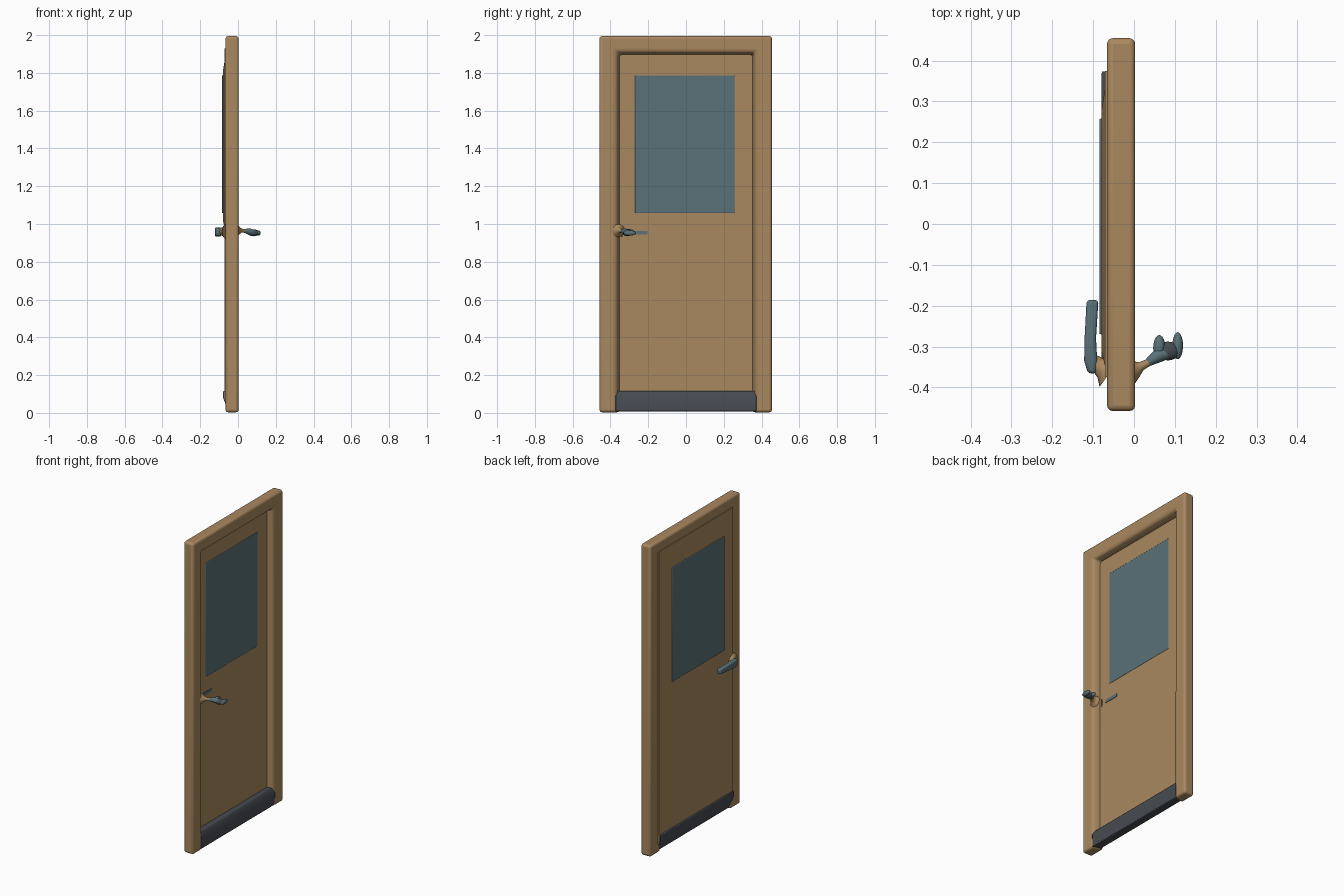
import bpy, bmesh, math
from mathutils import Vector

if "Cube" in bpy.data.objects:
    bpy.data.objects.remove(bpy.data.objects["Cube"])


def material(name, rgb):
    m = bpy.data.materials.new(name)
    m.diffuse_color = (*rgb, 1)
    m.use_nodes = True
    m.node_tree.nodes["Principled BSDF"].inputs["Base Color"].default_value = m.diffuse_color
    return m


WOOD = material("tan wood", (0.40, 0.25, 0.115))
GLASS = material("blue grey glass", (0.098, 0.165, 0.185))
DARK = material("dark grey metal", (0.062, 0.070, 0.083))


def loft(name, rings, mat, bevel=0.0, segments=3):
    """Skin a list of equal-length closed rings and cap both ends."""
    bm = bmesh.new()
    rows = [[bm.verts.new(p) for p in ring] for ring in rings]
    n = len(rows[0])
    for a, b in zip(rows, rows[1:]):
        for i in range(n):
            j = (i + 1) % n
            bm.faces.new((a[i], a[j], b[j], b[i]))
    bm.faces.new(rows[0])
    bm.faces.new(rows[-1])
    bmesh.ops.recalc_face_normals(bm, faces=bm.faces)
    me = bpy.data.meshes.new(name)
    bm.to_mesh(me)
    bm.free()
    ob = bpy.data.objects.new(name, me)
    bpy.context.collection.objects.link(ob)
    me.materials.append(mat)
    if bevel:
        mod = ob.modifiers.new("rounded edges", 'BEVEL')
        mod.width, mod.segments = bevel, segments
        mod.limit_method, mod.angle_limit = 'ANGLE', math.radians(40)
    bpy.ops.object.select_all(action='DESELECT')
    bpy.context.view_layer.objects.active = ob
    ob.select_set(True)
    bpy.ops.object.shade_smooth_by_angle(angle=math.radians(40))
    return ob


def rect(x, y0, y1, z0, z1):
    return [(x, y0, z0), (x, y1, z0), (x, y1, z1), (x, y0, z1)]


def tube(name, stations, mat, n=20):
    """Round tapered sweep; each station is (x, y, z, radius)."""
    pts = [Vector(s[:3]) for s in stations]
    rings = []
    for k, s in enumerate(stations):
        t = (pts[min(k + 1, len(pts) - 1)] - pts[max(k - 1, 0)]).normalized()
        side = t.cross(Vector((0, 0, 1))).normalized()
        up = side.cross(t)
        rings.append([pts[k] + s[3] * (math.cos(a) * side + math.sin(a) * up)
                      for a in (2 * math.pi * i / n for i in range(n))])
    return loft(name, rings, mat)


def blob(name, centre, radii, mat):
    bpy.ops.mesh.primitive_uv_sphere_add(segments=24, ring_count=14, location=centre)
    ob = bpy.context.object
    ob.name, ob.scale = name, radii
    ob.data.materials.append(mat)
    bpy.ops.object.shade_smooth()
    return ob


# Frame: inverted U whose inner edge slopes toward the recessed door
def arch(x, inner):
    top = inner + 1.545
    return [(x, -0.458, 0.003), (x, -inner, 0.003), (x, -inner, top), (x, inner, top),
            (x, inner, 0.003), (x, 0.455, 0.003), (x, 0.455, 1.995), (x, -0.458, 1.995)]


loft("door_frame", [arch(-0.066, 0.352), arch(-0.044, 0.352), arch(-0.012, 0.362),
                    arch(0.003, 0.370)], WOOD, 0.014)

# Recessed door leaf and the raised window surround on its back
loft("door_leaf", [rect(-0.071, -0.375, 0.375, 0.06, 1.93),
                   rect(-0.043, -0.375, 0.375, 0.06, 1.93)], WOOD)
loft("window_surround", [rect(-0.080, -0.31, 0.275, 1.02, 1.81),
                         rect(-0.068, -0.36, 0.35, 0.96, 1.88)], WOOD, 0.006)

# Window glass through the leaf
loft("window_glass", [rect(-0.085, -0.270, 0.258, 1.057, 1.788),
                      rect(-0.041, -0.270, 0.258, 1.057, 1.788)], GLASS, 0.004, 2)

# Kick plate with chamfered top and tucked back edge
profile = [(-0.052, 0.008), (0.0, 0.008), (0.001, 0.088), (-0.014, 0.116),
           (-0.079, 0.116), (-0.079, 0.080)]
loft("kick_plate", [[(x, y, z) for x, z in profile] for y in (-0.374, 0.374)],
     DARK, 0.004, 2)

# Front handle: flared neck, stem and a lobed grip
tube("front_handle_neck", [(-0.006, -0.358, 0.965, 0.034), (0.006, -0.355, 0.965, 0.020),
                           (0.018, -0.348, 0.965, 0.011), (0.038, -0.338, 0.963, 0.009)], WOOD)
tube("front_handle_stem", [(0.032, -0.341, 0.963, 0.009), (0.045, -0.332, 0.962, 0.013),
                           (0.060, -0.322, 0.960, 0.017), (0.080, -0.316, 0.955, 0.015)], GLASS)
blob("front_handle_lobe", (0.062, -0.304, 0.957), (0.015, 0.032, 0.016), GLASS)
blob("front_handle_grip", (0.083, -0.311, 0.953), (0.030, 0.023, 0.018), DARK)
blob("front_handle_tip", (0.107, -0.298, 0.952), (0.013, 0.033, 0.014), GLASS)

# Thin lever inlay on the front of the leaf
loft("lever_inlay", [rect(-0.045, -0.30, -0.205, 0.944, 0.964),
                     rect(-0.040, -0.30, -0.205, 0.944, 0.964)], GLASS)

# Back handle: flared neck and a long rounded lever
tube("back_handle_neck", [(-0.060, -0.365, 0.960, 0.042), (-0.074, -0.355, 0.960, 0.026),
                          (-0.088, -0.345, 0.960, 0.020), (-0.100, -0.335, 0.960, 0.017)], WOOD)


def lever_ring(y, x0, x1, h):
    return [(x0, y, 0.958 - h), (x1, y, 0.958 - h), (x1, y, 0.958 + h), (x0, y, 0.958 + h)]


loft("back_handle_lever", [lever_ring(-0.366, -0.113, -0.092, 0.018),
                           lever_ring(-0.335, -0.122, -0.090, 0.024),
                           lever_ring(-0.280, -0.121, -0.093, 0.021),
                           lever_ring(-0.186, -0.116, -0.087, 0.016)], GLASS, 0.008)
